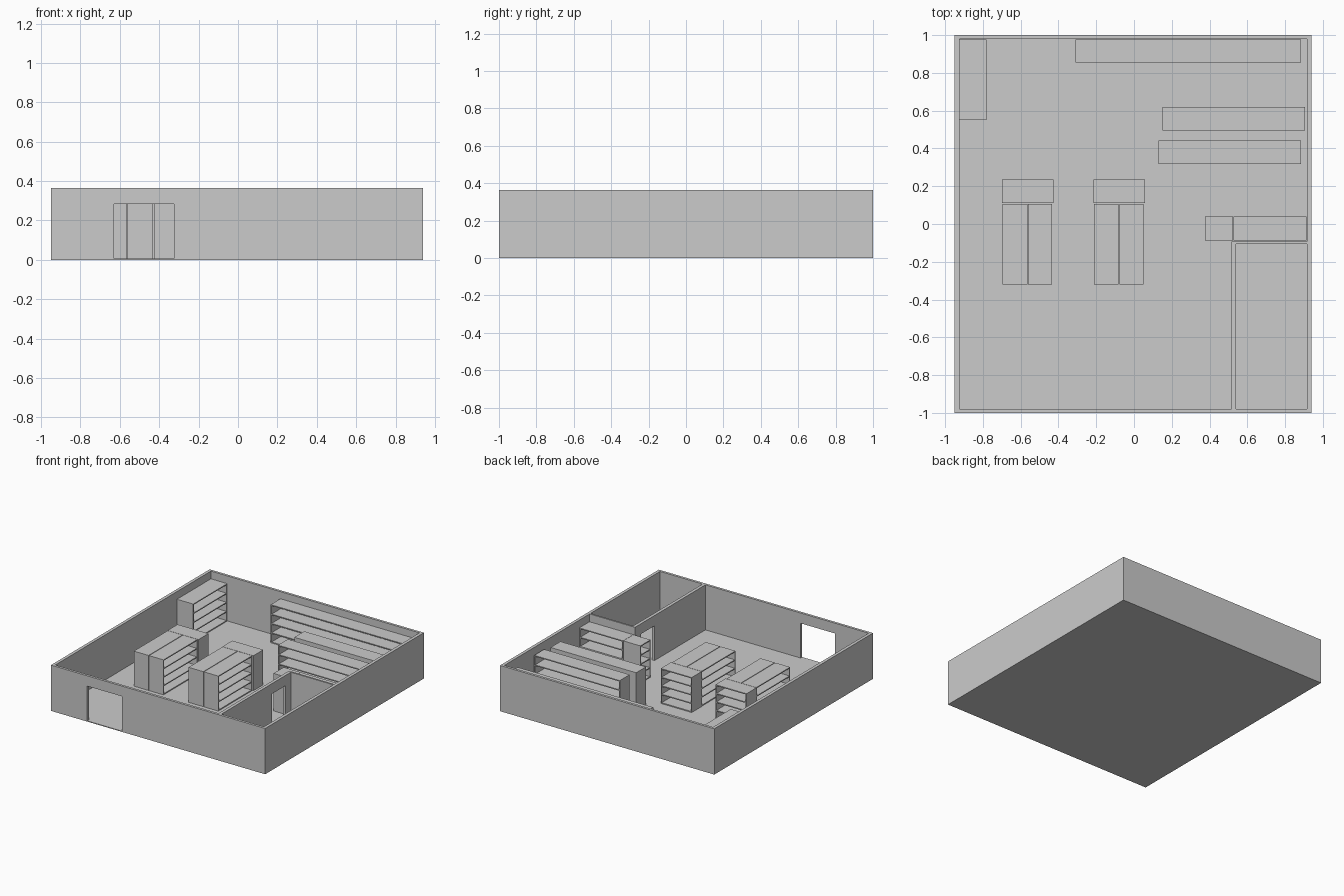
import bpy, bmesh
from mathutils import Matrix

if "Cube" in bpy.data.objects:
    bpy.data.objects.remove(bpy.data.objects["Cube"])

FLOOR, WALL_H = 0.006, 0.365


def to_object(name, bm):
    bmesh.ops.recalc_face_normals(bm, faces=bm.faces)
    mesh = bpy.data.meshes.new(name)
    bm.to_mesh(mesh)
    bm.free()
    ob = bpy.data.objects.new(name, mesh)
    bpy.context.collection.objects.link(ob)
    return ob


def add_box(bm, x0, x1, y0, y1, z0, z1):
    m = (Matrix.Translation(((x0 + x1) / 2, (y0 + y1) / 2, (z0 + z1) / 2))
         @ Matrix.Diagonal((x1 - x0, y1 - y0, z1 - z0, 1)))
    bmesh.ops.create_cube(bm, size=1, matrix=m)


def prism(name, pts, z0, z1):
    bm = bmesh.new()
    face = bm.faces.new([bm.verts.new((x, y, z0)) for x, y in pts])
    ext = bmesh.ops.extrude_face_region(bm, geom=[face])
    for v in ext["geom"]:
        if isinstance(v, bmesh.types.BMVert):
            v.co.z = z1
    return to_object(name, bm)


def rect(x0, x1, y0, y1):
    return [(x0, y0), (x1, y0), (x1, y1), (x0, y1)]


def cut(target, cutter):
    mod = target.modifiers.new("cut", 'BOOLEAN')
    mod.operation, mod.solver, mod.object = 'DIFFERENCE', 'EXACT', cutter
    bpy.context.view_layer.objects.active = target
    bpy.ops.object.modifier_apply(modifier=mod.name)
    bpy.data.objects.remove(cutter)


# Floor and walls: solid block with two rooms and two doorways cut out
shell = prism("walls_and_floor", rect(-0.95, 0.94, -1, 1), 0, WALL_H)
main_room = [(-0.925, -0.98), (0.515, -0.98), (0.515, -0.092),
             (0.915, -0.092), (0.915, 0.98), (-0.925, 0.98)]
cut(shell, prism("main_room_cutter", main_room, FLOOR, 0.5))
cut(shell, prism("side_room_cutter", rect(0.54, 0.915, -0.98, -0.106), FLOOR, 0.5))
cut(shell, prism("front_door_cutter", rect(-0.63, -0.325, -1.1, -0.9), FLOOR, 0.283))
cut(shell, prism("inner_door_cutter", rect(0.48, 0.58, -0.34, -0.17), FLOOR, 0.283))


def shelf_unit(name, x0, x1, y0, y1, top, facing, bays=4, t=0.008):
    """Open-fronted shelf filling the given footprint; facing is the open side."""
    bm = bmesh.new()
    along_x = facing[1] == 'y'
    (a0, a1), (d0, d1) = ((x0, x1), (y0, y1)) if along_x else ((y0, y1), (x0, x1))

    def part(a, b, c, d, z0, z1):
        add_box(bm, *((a, b, c, d) if along_x else (c, d, a, b)), z0, z1)

    # end panels, back panel, boards
    part(a0, a0 + t, d0, d1, FLOOR, top)
    part(a1 - t, a1, d0, d1, FLOOR, top)
    plus = facing[0] == '+'
    b0, b1 = (d0, d0 + t) if plus else (d1 - t, d1)
    part(a0 + t, a1 - t, b0, b1, FLOOR, top)
    f0, f1 = (b1, d1) if plus else (d0, b0)
    step = (top - FLOOR - t) / bays
    for i in range(bays + 1):
        z = FLOOR + i * step
        part(a0 + t, a1 - t, f0, f1, z, z + t)
    return to_object(name, bm)


# Shelves along the walls and at the right
shelf_unit("corner_shelf", -0.923, -0.78, 0.55, 0.977, 0.305, '+x')
shelf_unit("back_wall_shelf", -0.31, 0.885, 0.855, 0.977, 0.31, '-y')
shelf_unit("aisle_shelf_rear", 0.15, 0.905, 0.495, 0.62, 0.31, '+y')
shelf_unit("aisle_shelf_front", 0.13, 0.885, 0.318, 0.442, 0.31, '-y')
shelf_unit("partition_shelf", 0.527, 0.913, -0.088, 0.04, 0.305, '+y')
shelf_unit("partition_end_shelf", 0.375, 0.525, -0.088, 0.04, 0.305, '-x')

# Two back-to-back islands, each with an end unit
for name, x in (("left", -0.695), ("middle", -0.212)):
    shelf_unit(name + "_island_shelf_west", x, x + 0.13, -0.32, 0.107, 0.285, '-x')
    shelf_unit(name + "_island_shelf_east", x + 0.135, x + 0.262, -0.32, 0.107, 0.285, '+x')
    shelf_unit(name + "_island_end_shelf", x - 0.003, x + 0.27, 0.11, 0.235, 0.285, '+y')
